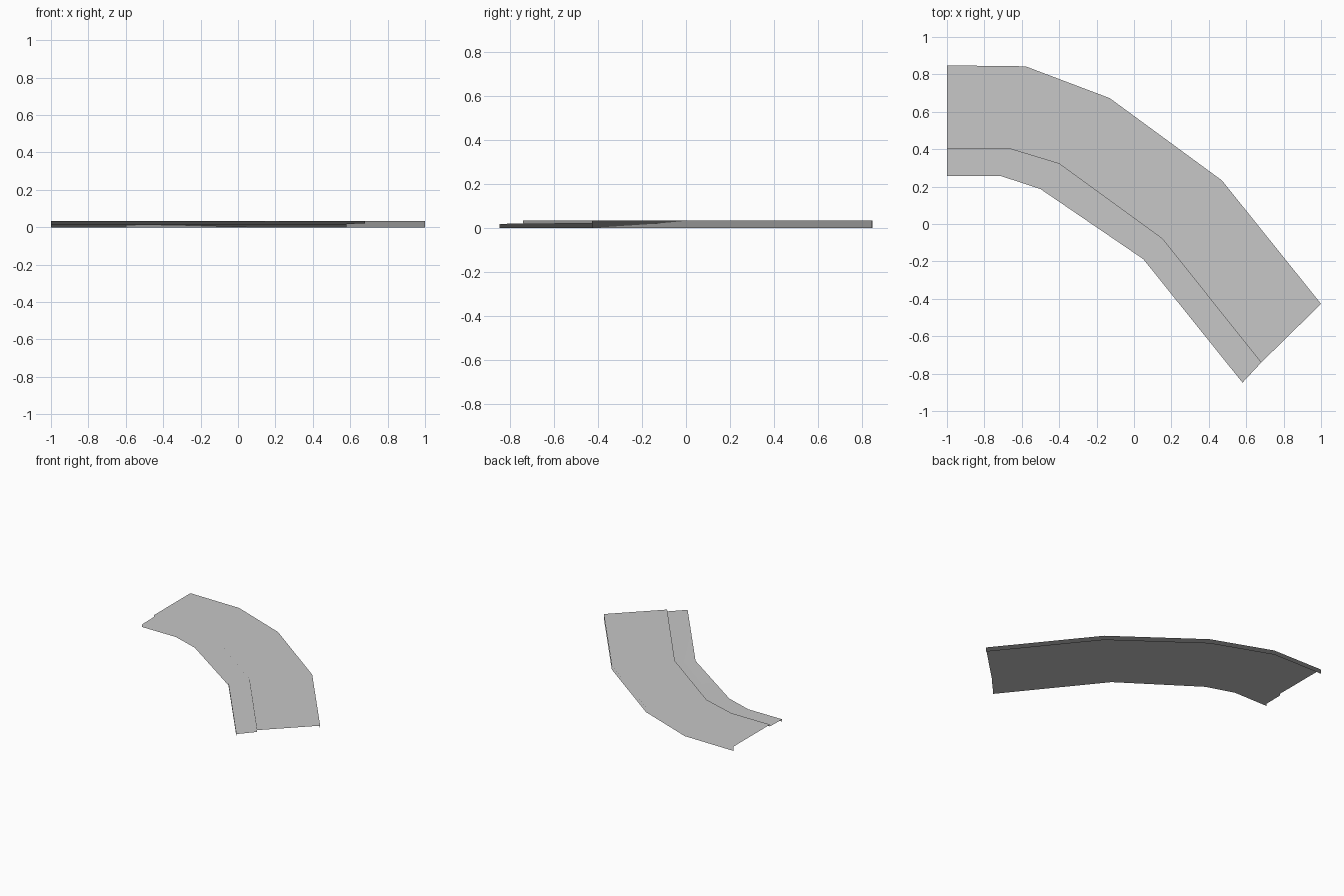
import bpy, bmesh

if "Cube" in bpy.data.objects:
    bpy.data.objects.remove(bpy.data.objects["Cube"])

# Plan outlines running from the straight end round the bend
outer = [(-1, .848), (-.58, .843), (-.13, .673), (.47, .233), (1, -.427)]
step = [(-1, .404), (-.67, .404), (-.40, .322), (.15, -.078), (.68, -.741)]
inner = [(-1, .256), (-.71, .256), (-.50, .187), (.05, -.188), (.58, -.848)]

concrete = bpy.data.materials.new("concrete grey")
concrete.diffuse_color = (.57, .57, .57, 1)
concrete.use_nodes = True
concrete.node_tree.nodes["Principled BSDF"].inputs["Base Color"].default_value = concrete.diffuse_color

# Open shell section: outer wall, raised walkway, kerb drop, gutter, inner wall
profile = [(outer, 0), (outer, .034), (step, .034), (step, .020),
           (inner, .018), (inner, 0)]
bm = bmesh.new()
rings = [[bm.verts.new((*line[i], z)) for line, z in profile]
         for i in range(len(outer))]

# Surfaces between neighbouring sections; ends and underside stay open
for a, b in zip(rings, rings[1:]):
    for j in range(len(profile) - 1):
        face = bm.faces.new((a[j], a[j + 1], b[j + 1], b[j]))
        face.smooth = True

# Make the walkway face upward, with the rest of the shell following
bm.normal_update()
if sum(f.normal.z for f in bm.faces) < 0:
    bmesh.ops.reverse_faces(bm, faces=bm.faces[:])

mesh = bpy.data.meshes.new("curved_sidewalk")
bm.to_mesh(mesh)
bm.free()
mesh.materials.append(concrete)

# Even shading over the thin edges, as on a flat ground tile
mesh.normals_split_custom_set_from_vertices([(0, 0, 1)] * len(mesh.vertices))
bpy.context.collection.objects.link(bpy.data.objects.new("curved_sidewalk", mesh))
